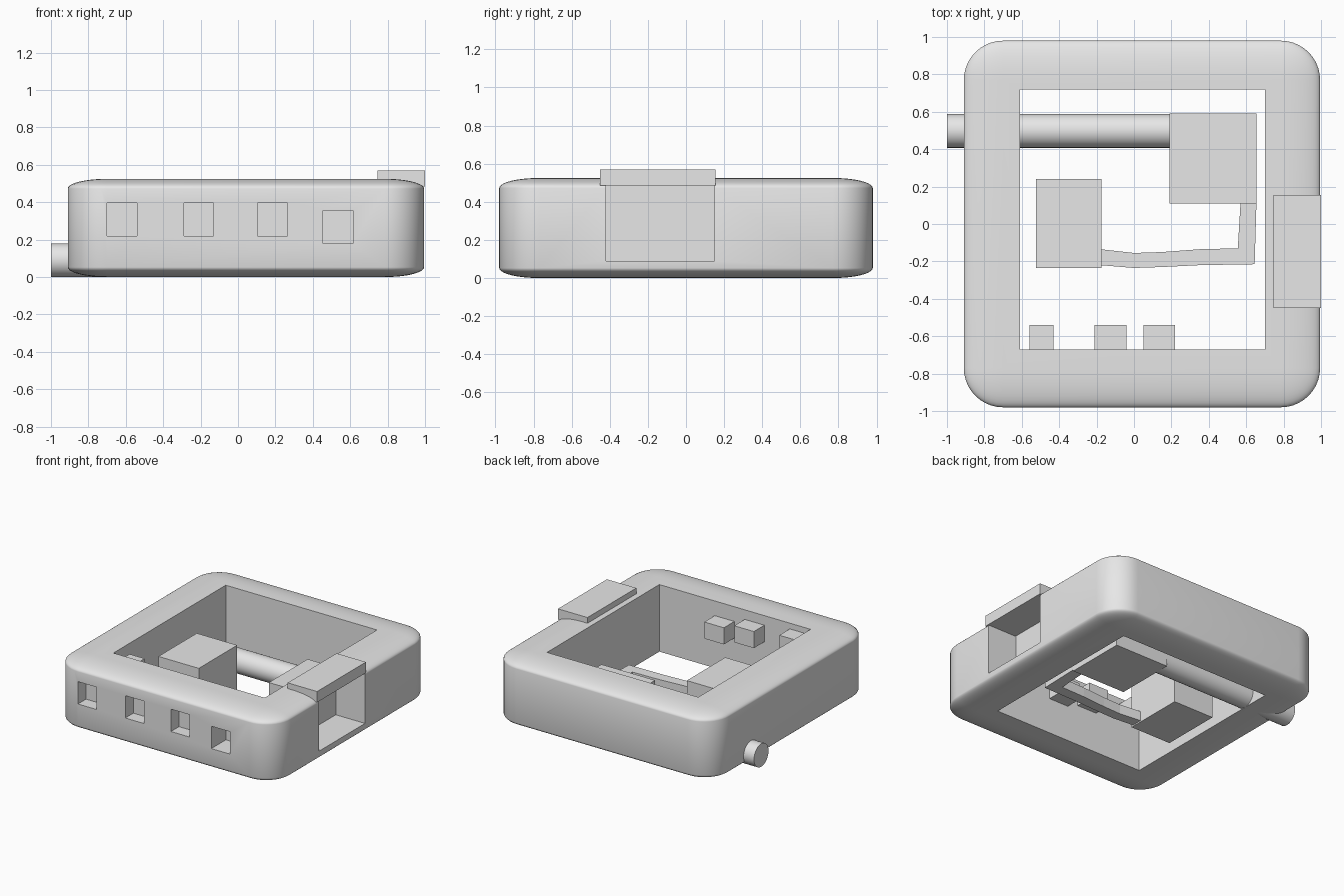
import bpy, bmesh
from mathutils import Matrix, Vector

cube = bpy.data.objects.get("Cube")
if cube:
    bpy.data.objects.remove(cube, do_unlink=True)

grey = bpy.data.materials.new("light grey")
grey.use_nodes = True
grey.diffuse_color = (0.8, 0.8, 0.8, 1)
grey.node_tree.nodes["Principled BSDF"].inputs["Base Color"].default_value = (0.8, 0.8, 0.8, 1)


def finish(bm, name):
    bmesh.ops.recalc_face_normals(bm, faces=bm.faces)
    mesh = bpy.data.meshes.new(name)
    bm.to_mesh(mesh)
    bm.free()
    mesh.materials.append(grey)
    ob = bpy.data.objects.new(name, mesh)
    bpy.context.collection.objects.link(ob)
    return ob


def add_box(bm, x, y, z):
    """Box from (low, high) pairs on each axis."""
    lo, hi = (Vector(p) for p in zip(x, y, z))
    m = Matrix.Translation((lo + hi) / 2) @ Matrix.Diagonal((*(hi - lo), 1))
    return bmesh.ops.create_cube(bm, size=1, matrix=m)


def box(name, x, y, z):
    bm = bmesh.new()
    add_box(bm, x, y, z)
    return finish(bm, name)


def smooth(ob):
    bpy.ops.object.select_all(action='DESELECT')
    ob.select_set(True)
    bpy.context.view_layer.objects.active = ob
    bpy.ops.object.shade_smooth_by_angle(angle=0.6)


# Frame: a tall block with round edges, flattened so the rim curve is shallow
FLAT = 0.25
bm = bmesh.new()
add_box(bm, (-0.91, 0.995), (-0.98, 0.98), (0, 0.525 / FLAT))
bmesh.ops.bevel(bm, geom=bm.edges[:], offset=0.21, segments=10, profile=0.5, affect='EDGES')
bmesh.ops.scale(bm, vec=(1, 1, FLAT), verts=bm.verts)
frame = finish(bm, "frame")

# Openings: central well, side recess, front slots (left edge, floor, depth)
bm = bmesh.new()
add_box(bm, (-0.61, 0.70), (-0.67, 0.72), (-0.2, 0.8))
add_box(bm, (0.742, 1.2), (-0.42, 0.15), (0.09, 0.5))
for x, z, depth in ((-0.70, 0.22, 0.1), (-0.29, 0.22, 0.1), (0.105, 0.22, 0.1), (0.455, 0.18, 0.18)):
    add_box(bm, (x, x + 0.16), (-1.1, -0.98 + depth), (z, z + 0.175))
cutter = finish(bm, "opening_cutter")
cutter.hide_render = True

cut = frame.modifiers.new("openings", 'BOOLEAN')
cut.operation = 'DIFFERENCE'
cut.solver = 'EXACT'
cut.object = cutter
bpy.context.view_layer.objects.active = frame
bpy.ops.object.modifier_apply(modifier=cut.name)
bpy.data.objects.remove(cutter, do_unlink=True)
smooth(frame)

# Plate over the side recess
box("recess_cover", (0.745, 1.0), (-0.45, 0.155), (0.485, 0.57))

# Blocks standing inside the well
box("large_block", (0.19, 0.655), (0.11, 0.59), (0, 0.21))
box("tall_block", (-0.525, -0.175), (-0.235, 0.24), (0, 0.355))

# Small blocks on the inside of the front wall
for i, (x0, x1, z) in enumerate(((0.05, 0.22, 0.28), (-0.21, -0.04, 0.32), (-0.56, -0.43, 0.35))):
    box(f"wall_block_{i + 1}", (x0, x1), (-0.675, -0.54), (z, z + 0.13))

# Round rod through the right wall
bm = bmesh.new()
rod_matrix = Matrix.Translation((-0.4, 0.4975, 0.09)) @ Matrix.Rotation(1.5707963, 4, 'Y')
bmesh.ops.create_cone(bm, cap_ends=True, segments=32, radius1=0.09, radius2=0.09,
                      depth=1.2, matrix=rod_matrix)
smooth(finish(bm, "rod"))

# Bent strip joining the two blocks: paired edges, extruded upward
outer = [(-0.18, -0.22), (0, -0.235), (0.15, -0.23), (0.35, -0.22), (0.645, -0.215), (0.655, 0.12)]
inner = [(-0.18, -0.135), (0, -0.155), (0.15, -0.15), (0.35, -0.135), (0.555, -0.13), (0.57, 0.12)]
bm = bmesh.new()
a, b = ([bm.verts.new((x, y, 0.01)) for x, y in side] for side in (outer, inner))
for i in range(len(a) - 1):
    bm.faces.new((a[i], a[i + 1], b[i + 1], b[i]))
top = bmesh.ops.extrude_face_region(bm, geom=bm.faces[:], use_keep_orig=True)
bmesh.ops.translate(bm, vec=(0, 0, 0.075),
                    verts=[g for g in top["geom"] if isinstance(g, bmesh.types.BMVert)])
finish(bm, "joining_strip")
